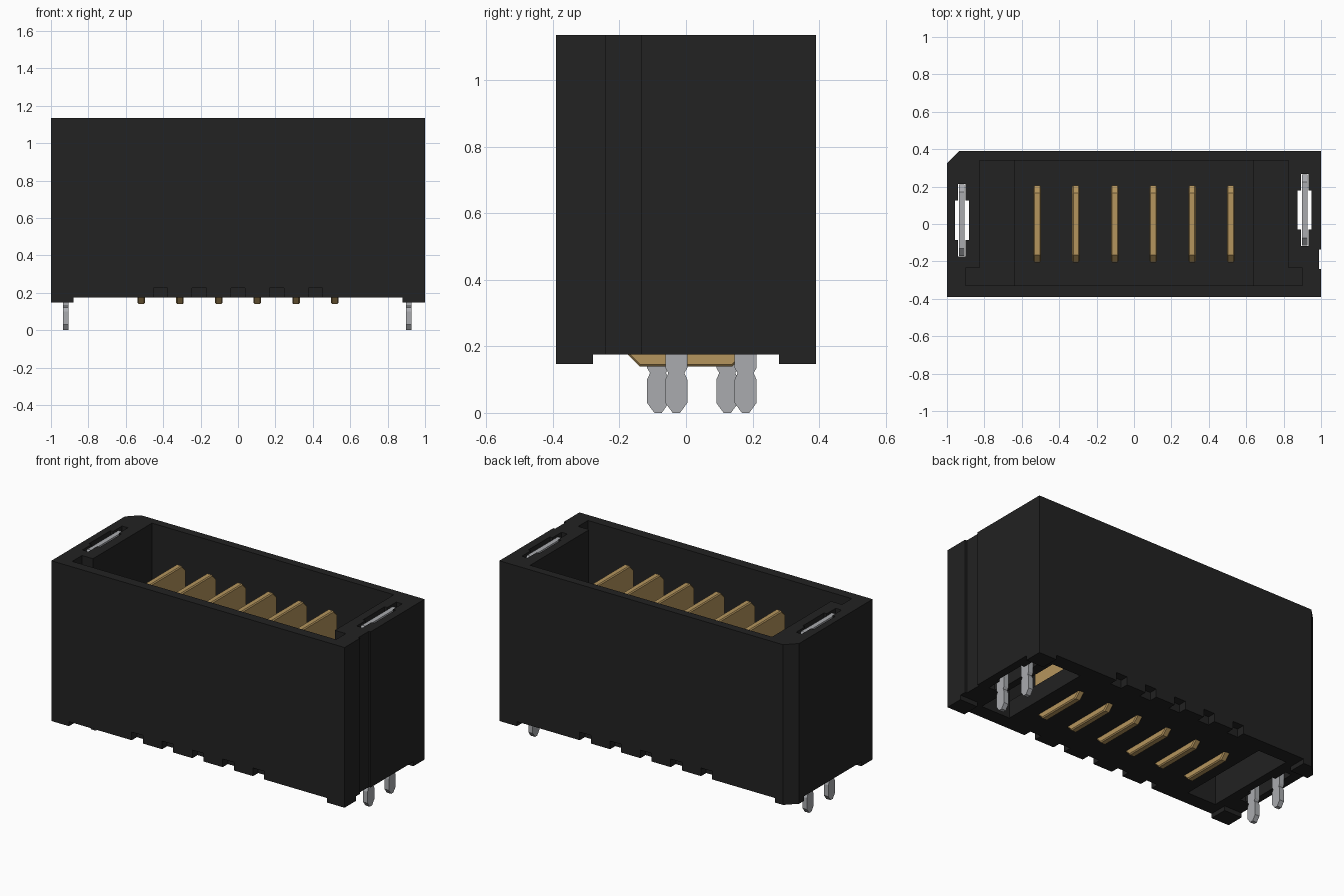
import bpy
import bmesh

cube = bpy.data.objects.get("Cube")
if cube:
    bpy.data.objects.remove(cube, do_unlink=True)


def make_material(name, color):
    mat = bpy.data.materials.new(name)
    mat.use_nodes = True
    mat.diffuse_color = color
    mat.node_tree.nodes["Principled BSDF"].inputs["Base Color"].default_value = color
    return mat


black = make_material("black plastic", (0.016, 0.016, 0.016, 1))
gold = make_material("gold contact", (0.46, 0.30, 0.11, 1))
silver = make_material("silver metal", (0.40, 0.41, 0.43, 1))


def prism(name, pts, axis, lo, hi, mat):
    """Extrude a flat outline along one axis from lo to hi."""
    place = {"x": lambda a, b: (lo, a, b),
             "y": lambda a, b: (a, lo, b),
             "z": lambda a, b: (a, b, lo)}[axis]
    bm = bmesh.new()
    face = bm.faces.new([bm.verts.new(place(a, b)) for a, b in pts])
    grown = bmesh.ops.extrude_face_region(bm, geom=[face])["geom"]
    i = "xyz".index(axis)
    for v in grown:
        if isinstance(v, bmesh.types.BMVert):
            v.co[i] = hi
    bmesh.ops.recalc_face_normals(bm, faces=bm.faces)
    mesh = bpy.data.meshes.new(name)
    bm.to_mesh(mesh)
    bm.free()
    mesh.materials.append(mat)
    obj = bpy.data.objects.new(name, mesh)
    bpy.context.collection.objects.link(obj)
    return obj


def rect(x0, x1, y0, y1):
    return [(x0, y0), (x1, y0), (x1, y1), (x0, y1)]


def mirrored(half):
    """Complete a right-hand outline with its reflection."""
    return half + [(-a, b) for a, b in reversed(half)]


def apply_modifier(obj, mod):
    bpy.context.view_layer.objects.active = obj
    bpy.ops.object.modifier_apply(modifier=mod.name)


def cut(obj, pts, axis, lo, hi):
    cutter = prism("cutter", pts, axis, lo, hi, black)
    cutter.hide_render = True
    mod = obj.modifiers.new("cut", "BOOLEAN")
    mod.operation = "DIFFERENCE"
    mod.solver = "EXACT"
    mod.object = cutter
    apply_modifier(obj, mod)
    bpy.data.objects.remove(cutter, do_unlink=True)


# Housing with one chamfered corner and a shallow key groove
W, D, TOP, FOOT, BASE = 1.0, 0.39, 1.135, 0.147, 0.175
outline = [(-W, -D), (W, -D), (W, -0.24), (W - 0.012, -0.24),
           (W - 0.012, -0.135), (W, -0.135), (W, D), (-W + 0.065, D), (-W, D - 0.065)]
housing = prism("housing", outline, "z", FOOT, TOP, black)

# Gaps between the four corner feet
cut(housing, rect(-0.88, 0.88, 0, BASE), "y", -0.5, 0.5)
cut(housing, rect(-0.28, 0.28, 0, BASE), "x", -1.1, 1.1)

# Mating cavity, with wider front corners and raised end floors
cut(housing, rect(-0.635, 0.635, -0.33, 0.34), "z", 0.28, 1.2)
cavity = [(-0.9, -0.33), (0.9, -0.33), (0.9, -0.235), (0.825, -0.235),
          (0.825, 0.34), (-0.825, 0.34), (-0.825, -0.235), (-0.9, -0.235)]
cut(housing, cavity, "z", 0.45, 1.2)

# Hollows under the raised ends
for x0, x1 in ((-0.83, -0.635), (0.635, 0.83)):
    cut(housing, rect(x0, x1, -0.3, 0.3), "z", 0.1, 0.41)

# Small vents along the lower front and back edges
for i in range(5):
    x = (i - 2) * 0.207
    for y0, y1 in ((-0.45, -D + 0.05), (D - 0.05, 0.45)):
        cut(housing, rect(x - 0.038, x + 0.038, y0, y1), "z", 0.1, 0.225)

# Contact blades
blade_half = [(0.14, 0.14), (0.175, BASE), (0.205, 0.21), (0.205, 0.985), (0.165, 1.025)]
for i in range(6):
    x = (i - 2.5) * 0.207
    blade = prism(f"contact_blade_{i + 1}", mirrored(blade_half), "x", x - 0.02, x + 0.02, gold)
    bevel = blade.modifiers.new("edge", "BEVEL")
    bevel.width = 0.006
    bevel.segments = 1
    bevel.limit_method = "ANGLE"
    bevel.angle_limit = 1.0
    apply_modifier(blade, bevel)

# Hold-down clips, each a plate with two necked legs, in through slots
clip_half = [(0.15, 1.125), (0.19, 1.09), (0.19, 0.3), (0.137, 0.3), (0.137, 0.135),
             (0.128, 0.12), (0.137, 0.1), (0.137, 0.03), (0.115, 0), (0.093, 0),
             (0.071, 0.03), (0.071, 0.1), (0.08, 0.12), (0.071, 0.135), (0.071, 0.3)]
for name, x, y in (("right_clip", -0.92, 0.02), ("left_clip", 0.912, 0.075)):
    cut(housing, rect(x - 0.038, x + 0.038, y - 0.105, y + 0.105), "z", 0.1, 1.2)
    cut(housing, rect(x - 0.02, x + 0.02, y - 0.193, y + 0.193), "z", 0.1, 1.2)
    prism(name, [(a + y, b) for a, b in mirrored(clip_half)], "x", x - 0.015, x + 0.015, silver)
